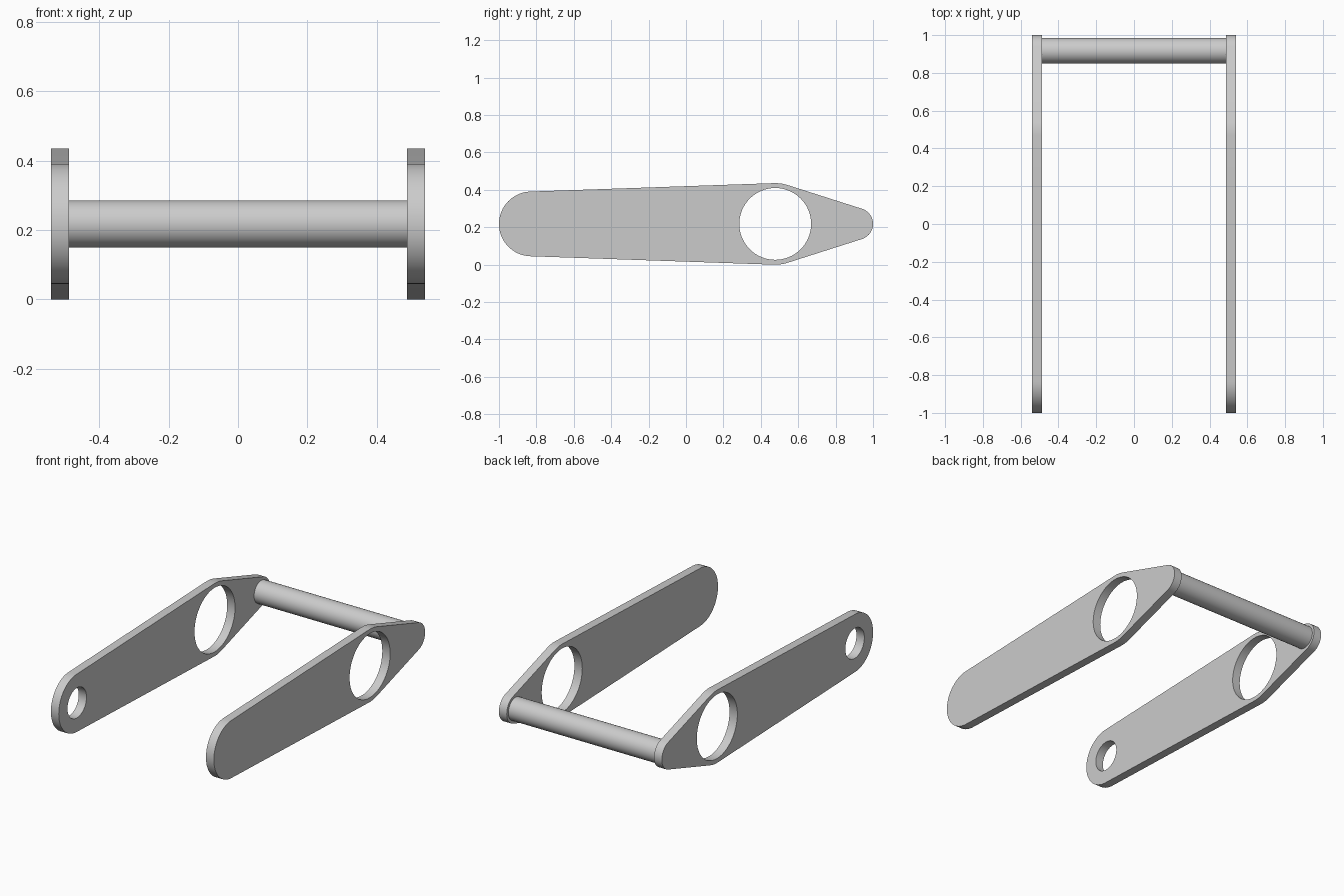
import bpy, bmesh
from math import radians, degrees, asin, sin, cos, pi
from mathutils import Matrix

cube = bpy.data.objects.get("Cube")
if cube:
    bpy.data.objects.remove(cube, do_unlink=True)

MID_Z = 0.218
OUTER, INNER = 0.54, 0.488
# Circles along the arm: (y centre, radius)
FRONT, MIDDLE, BACK = (-0.827, 0.173), (0.477, 0.218), (0.915, 0.085)

grey = bpy.data.materials.new("plain grey metal")
grey.use_nodes = True
colour = (0.6, 0.6, 0.6, 1)
grey.diffuse_color = colour
grey.node_tree.nodes["Principled BSDF"].inputs["Base Color"].default_value = colour


def arc(circle, start, end, steps):
    """Points on a circle in the y-z plane, angles measured from +y."""
    y, r = circle
    angles = [start + (end - start) * i / steps for i in range(steps + 1)]
    return [(y + r * cos(a), MID_Z + r * sin(a)) for a in angles]


def tangent(a, b):
    """Angle of the upper outside tangent point shared by two circles."""
    return pi / 2 - asin((a[1] - b[1]) / (b[0] - a[0]))


def finish(bm, name):
    bmesh.ops.recalc_face_normals(bm, faces=bm.faces)
    mesh = bpy.data.meshes.new(name)
    bm.to_mesh(mesh)
    bm.free()
    mesh.materials.append(grey)
    obj = bpy.data.objects.new(name, mesh)
    bpy.context.collection.objects.link(obj)
    bpy.ops.object.select_all(action='DESELECT')
    obj.select_set(True)
    bpy.context.view_layer.objects.active = obj
    bpy.ops.object.shade_smooth_by_angle(angle=radians(30))
    return obj


def arm(name, x, holes):
    """Tapered flat plate with rounded ends and round through holes."""
    t1, t2 = tangent(FRONT, MIDDLE), tangent(MIDDLE, BACK)
    outline = (arc(BACK, -t2, t2, 24) + arc(MIDDLE, t2, t1, 8)
               + arc(FRONT, t1, 2 * pi - t1, 32) + arc(MIDDLE, -t1, -t2, 8))
    loops = [outline] + [arc(h, 0, 2 * pi, 64)[:-1] for h in holes]
    bm = bmesh.new()
    for loop in loops:
        verts = [bm.verts.new((x, y, z)) for y, z in loop]
        for i, v in enumerate(verts):
            bm.edges.new((verts[i - 1], v))
    bmesh.ops.triangle_fill(bm, edges=bm.edges[:], use_beauty=True)
    side = bmesh.ops.extrude_face_region(bm, geom=bm.faces[:], use_keep_orig=True)
    moved = [g for g in side["geom"] if isinstance(g, bmesh.types.BMVert)]
    bmesh.ops.translate(bm, verts=moved, vec=(OUTER - INNER, 0, 0))
    return finish(bm, name)


# Side arms: only the right one has the small front hole
big_hole = (MIDDLE[0], 0.192)
small_hole = (FRONT[0], 0.09)
arm("left_arm", INNER, [big_hole])
arm("right_arm", -OUTER, [big_hole, small_hole])

# Round crossbar joining the back ends
bm = bmesh.new()
bmesh.ops.create_cone(bm, cap_ends=True, segments=48, radius1=0.068, radius2=0.068,
                      depth=2 * INNER,
                      matrix=Matrix.Translation((0, BACK[0] + 0.002, MID_Z))
                      @ Matrix.Rotation(pi / 2, 4, 'Y'))
finish(bm, "crossbar")
